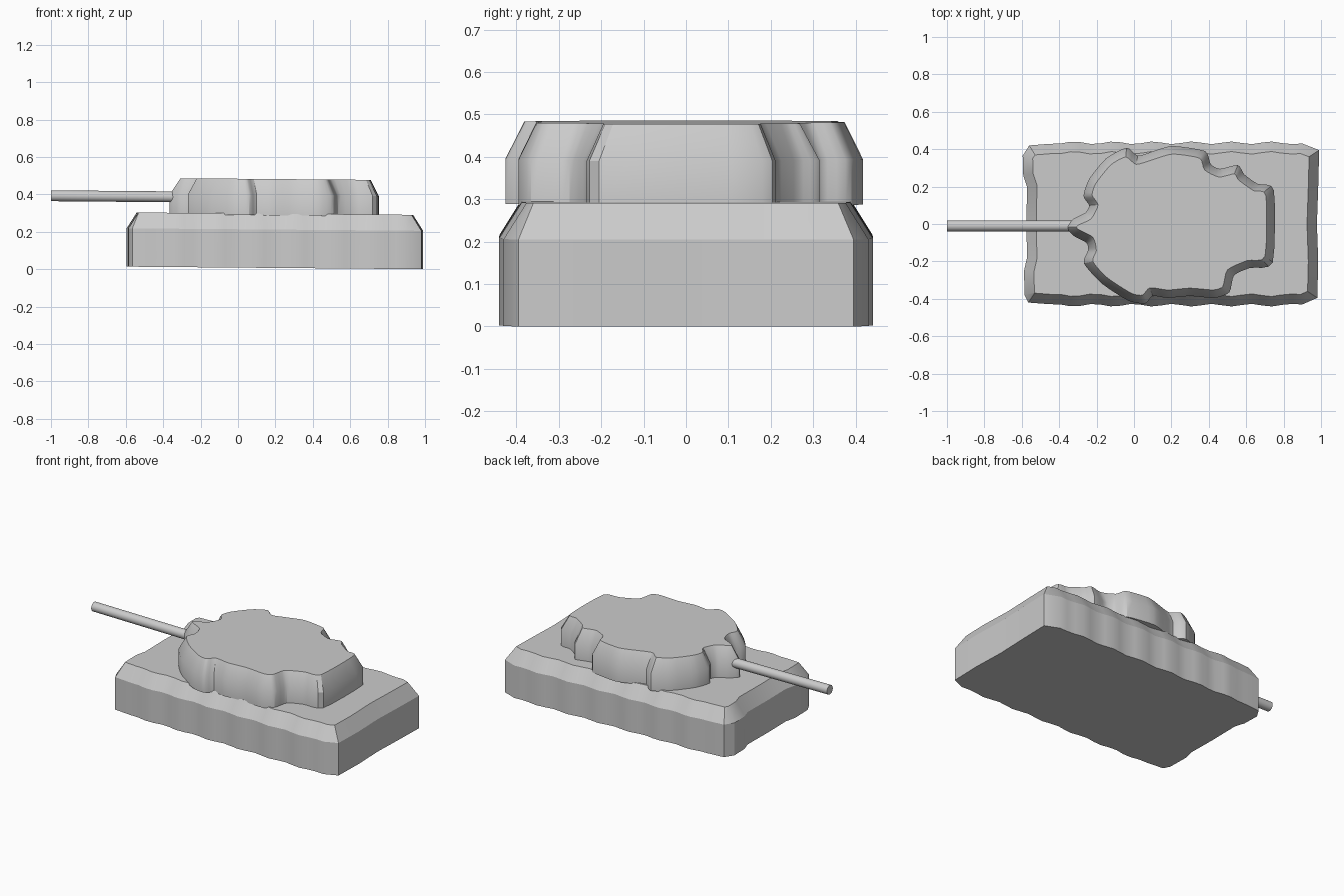
import bpy, bmesh, math
from mathutils import Vector

if "Cube" in bpy.data.objects:
    bpy.data.objects.remove(bpy.data.objects["Cube"])


def inset_ring(pts, d):
    """Mitred inward offset of a counter-clockwise outline."""
    out, n = [], len(pts)
    for i in range(n):
        p = pts[i]
        a, b = (p - pts[i - 1]).normalized(), (pts[(i + 1) % n] - p).normalized()
        na, nb = Vector((-a.y, a.x)), Vector((-b.y, b.x))
        m = na + nb
        out.append(p + m * (d / max(0.9, 1 + na.dot(nb))))
    return out


def smooth_ring(pts, steps):
    """Closed curve through the outline points."""
    if steps == 1:
        return pts
    out, n = [], len(pts)
    for i in range(n):
        p0, p1, p2, p3 = pts[i - 1], pts[i], pts[(i + 1) % n], pts[(i + 2) % n]
        m1, m2 = (p2 - p0) * 0.33, (p3 - p1) * 0.33
        for s in range(steps):
            t = s / steps
            out.append(p1 * (2*t**3 - 3*t**2 + 1) + m1 * (t**3 - 2*t**2 + t)
                       + p2 * (3*t**2 - 2*t**3) + m2 * (t**3 - t**2))
    return out


def bevelled_block(name, outline, heights, inset, steps):
    """Vertical wall, sloped shoulder and flat top, leaning very slightly in x."""
    pts = [Vector(p) for p in outline]
    base, top = smooth_ring(pts, steps), smooth_ring(inset_ring(pts, inset), steps)
    bm = bmesh.new()
    rings = [[bm.verts.new((p.x, p.y, z + 0.0085 * (0.99 - p.x))) for p in ring]
             for ring, z in zip((base, base, top), heights)]
    n = len(base)
    for lo, hi in zip(rings, rings[1:]):
        for i in range(n):
            j = (i + 1) % n
            bm.faces.new((lo[i], lo[j], hi[j], hi[i]))
    bm.faces.new(rings[-1])
    bm.faces.new(rings[0][::-1])
    bmesh.ops.recalc_face_normals(bm, faces=bm.faces)
    me = bpy.data.meshes.new(name)
    bm.to_mesh(me)
    bm.free()
    ob = bpy.data.objects.new(name, me)
    bpy.context.collection.objects.link(ob)
    return finish(ob)


def finish(ob):
    bpy.ops.object.select_all(action='DESELECT')
    ob.select_set(True)
    bpy.context.view_layer.objects.active = ob
    bpy.ops.object.shade_smooth_by_angle(angle=math.radians(30))
    return ob


# Hull: long sides ripple gently, corners are cut
xs = [-0.45 + 0.054 * i for i in range(25)]
ripple = [(x, 0.434 + 0.007 * math.cos(2 * math.pi * (x + 0.32) / 0.21)) for x in xs]
hull = [(x, -y) for x, y in ripple]
hull += [(0.9, -0.43), (0.98, -0.395), (0.985, -0.2), (0.978, 0), (0.985, 0.2),
         (0.99, 0.395), (0.9, 0.43)]
hull += ripple[::-1]
hull += [(-0.56, 0.42), (-0.595, 0.365), (-0.592, 0.26), (-0.572, 0.2),
         (-0.575, 0), (-0.572, -0.18), (-0.588, -0.25), (-0.585, -0.38), (-0.565, -0.42)]
bevelled_block("hull", hull, (0, 0.205, 0.29), 0.053, 1)

# Turret: irregular rounded outline with a pointed gun mount
turret = [(-0.365, -0.015), (-0.32, -0.065), (-0.255, -0.10), (-0.245, -0.14),
          (-0.268, -0.21), (-0.17, -0.32), (-0.03, -0.41), (0.06, -0.425),
          (0.10, -0.385), (0.18, -0.395), (0.30, -0.385), (0.43, -0.395),
          (0.51, -0.365), (0.535, -0.275), (0.62, -0.235), (0.742, -0.205),
          (0.748, 0.18), (0.66, 0.215), (0.59, 0.265), (0.555, 0.315),
          (0.46, 0.295), (0.41, 0.32), (0.38, 0.39), (0.205, 0.417),
          (0.10, 0.388), (0.02, 0.365), (-0.04, 0.408), (-0.15, 0.35),
          (-0.24, 0.24), (-0.27, 0.15), (-0.24, 0.10), (-0.26, 0.06), (-0.32, 0.03)]
bevelled_block("turret", turret, (0.281, 0.388, 0.475), 0.042, 4)

# Gun barrel
length = 0.8
bpy.ops.mesh.primitive_cylinder_add(vertices=24, radius=0.029, depth=length,
                                    location=(-1 + length / 2, -0.01, 0.389),
                                    rotation=(0, math.radians(90.5), 0))
bpy.context.object.name = "gun_barrel"
finish(bpy.context.object)
